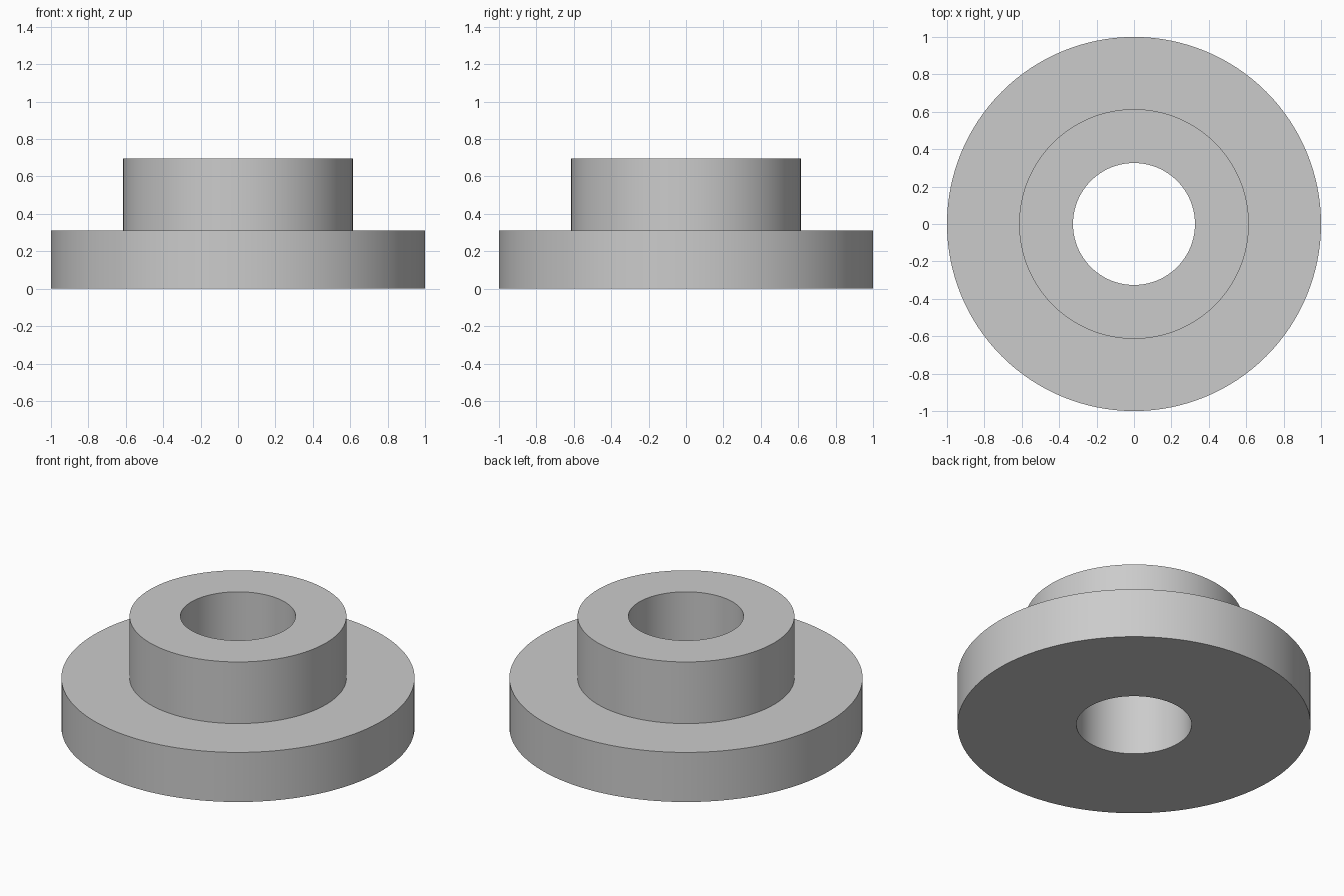
import bpy, bmesh, math

if "Cube" in bpy.data.objects:
    bpy.data.objects.remove(bpy.data.objects["Cube"])

SEGMENTS = 128
# Closed cross-section (radius, height): bore, flange, hub
PROFILE = [(0.326, 0.0), (1.0, 0.0), (1.0, 0.31),
           (0.614, 0.31), (0.614, 0.695), (0.326, 0.695)]

grey = bpy.data.materials.new("plain grey")
grey.diffuse_color = (0.6, 0.6, 0.6, 1.0)
grey.use_nodes = True
grey.node_tree.nodes["Principled BSDF"].inputs["Base Color"].default_value = grey.diffuse_color

# Flanged bushing: cross-section turned around z
bm = bmesh.new()
rings = []
for i in range(SEGMENTS):
    a = 2 * math.pi * i / SEGMENTS
    rings.append([bm.verts.new((r * math.cos(a), r * math.sin(a), z)) for r, z in PROFILE])
n = len(PROFILE)
for i in range(SEGMENTS):
    p, q = rings[i], rings[(i + 1) % SEGMENTS]
    for j in range(n):
        k = (j + 1) % n
        bm.faces.new((p[j], q[j], q[k], p[k]))
bmesh.ops.recalc_face_normals(bm, faces=bm.faces)

mesh = bpy.data.meshes.new("flanged_bushing")
bm.to_mesh(mesh)
bm.free()
mesh.materials.append(grey)
bushing = bpy.data.objects.new("flanged_bushing", mesh)
bpy.context.collection.objects.link(bushing)

# Smooth round walls, crisp rims
bpy.context.view_layer.objects.active = bushing
bushing.select_set(True)
bpy.ops.object.shade_smooth_by_angle(angle=math.radians(30))
